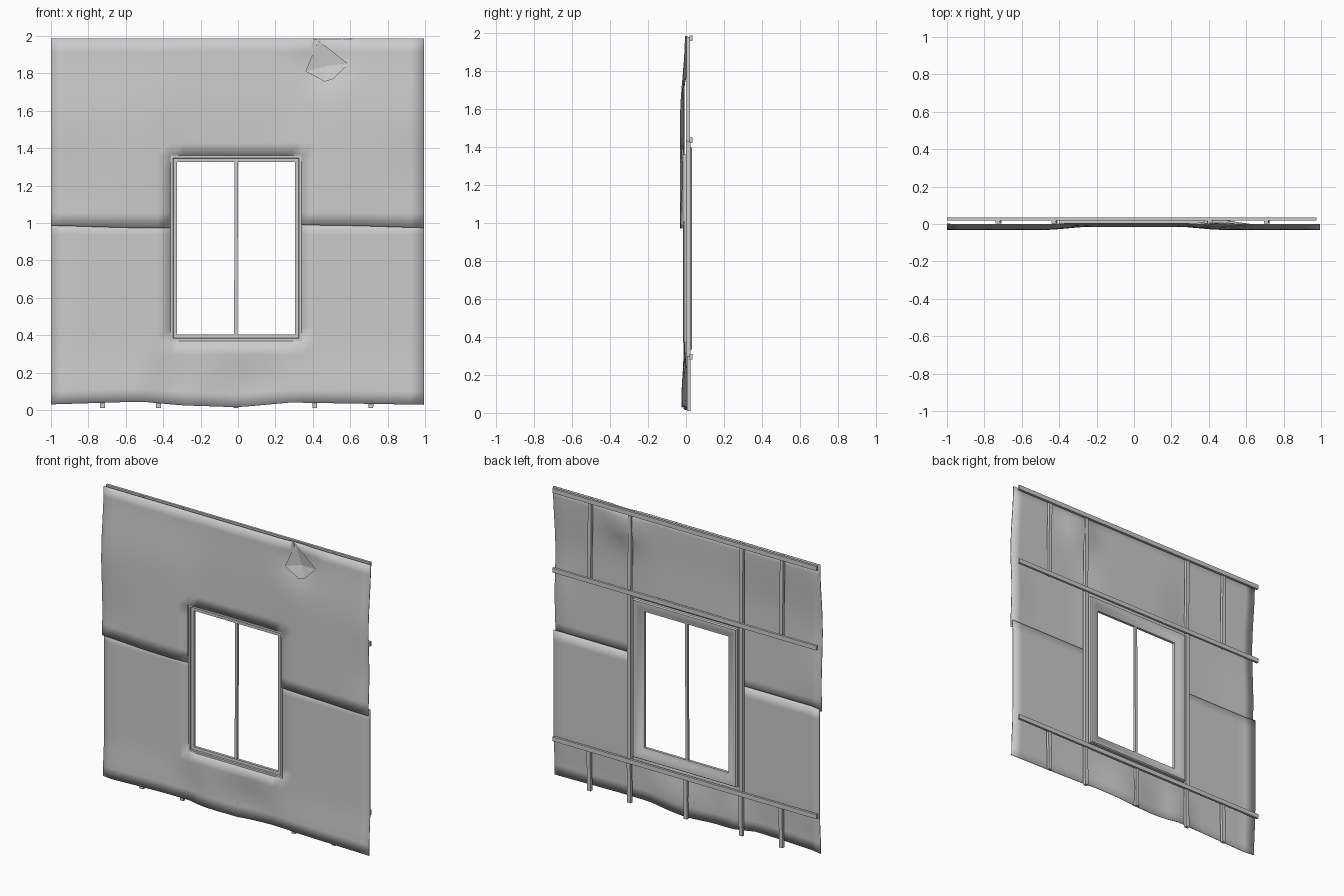
import bpy, bmesh, math
from mathutils import Vector

if "Cube" in bpy.data.objects:
    bpy.data.objects.remove(bpy.data.objects["Cube"])


def finish(name, bm, smooth=None):
    bmesh.ops.recalc_face_normals(bm, faces=bm.faces)
    me = bpy.data.meshes.new(name)
    bm.to_mesh(me)
    bm.free()
    ob = bpy.data.objects.new(name, me)
    bpy.context.collection.objects.link(ob)
    if smooth:
        bpy.ops.object.select_all(action='DESELECT')
        ob.select_set(True)
        bpy.context.view_layer.objects.active = ob
        bpy.ops.object.shade_smooth_by_angle(angle=math.radians(smooth))
    return ob


def bar(name, x0, x1, y0, y1, z0, z1, lean=0.0):
    """Box with an optional sideways lean at its top."""
    bm = bmesh.new()
    bmesh.ops.create_cube(bm, size=1)
    for v in bm.verts:
        t = v.co.z + 0.5
        v.co = (x0 + (x1 - x0) * (v.co.x + 0.5) + lean * t,
                y0 + (y1 - y0) * (v.co.y + 0.5),
                z0 + (z1 - z0) * t)
    return finish(name, bm)


def step(a, b, t):
    t = min(1, max(0, (t - a) / (b - a)))
    return t * t * (3 - 2 * t)


def bump(x, z, cx, cz, rx, rz):
    return max(0, 1 - math.hypot((x - cx) / rx, (z - cz) / rz))


def lerp(points, x):
    for (a, p), (b, q) in zip(points, points[1:]):
        if x <= b:
            return p + (q - p) * (x - a) / (b - a)
    return points[-1][1]


def spread(breaks, size):
    out = [breaks[0]]
    for a, b in zip(breaks, breaks[1:]):
        n = max(1, round((b - a) / size))
        out += [a + (b - a) * (i + 1) / n for i in range(n)]
    return out


L, R, B, T = -0.36, 0.34, 0.37, 1.36      # window outline


def sheet(name, zbreaks, depth, height):
    """Bent metal sheet with the window left open."""
    xs = spread([-1, L, R, 0.995], 0.07)
    zs = spread(zbreaks, 0.07)
    bm = bmesh.new()
    grid = [[bm.verts.new((x, depth(x, z), height(x, z))) for x in xs] for z in zs]
    for j in range(len(zs) - 1):
        for i in range(len(xs) - 1):
            cx, cz = (xs[i] + xs[i + 1]) / 2, (zs[j] + zs[j + 1]) / 2
            if L < cx < R and B < cz < T:
                continue
            bm.faces.new((grid[j][i], grid[j][i + 1], grid[j + 1][i + 1], grid[j + 1][i]))
    bmesh.ops.delete(bm, geom=[v for v in bm.verts if not v.link_faces], context='VERTS')
    ob = finish(name, bm, 40)
    mod = ob.modifiers.new("thickness", 'SOLIDIFY')
    mod.thickness = 0.005
    mod.offset = 0
    return ob


# Upper sheet: leans out towards its lower edge, dented at the top right
def upper_depth(x, z):
    out = step(1.99, 1.5, z) * step(0.2, 0.5, abs(x))
    y = -0.003 - 0.008 * step(1.99, 1.6, z) - 0.019 * out
    y += 0.014 * bump(x, z, -1, 1.15, 0.3, 0.35)
    y += 0.012 * bump(x, z, 0.97, 1.25, 0.15, 0.25)
    return y + 0.035 * bump(x, z, 0.46, 1.86, 0.17, 0.17)


def upper_height(x, z):
    return z + 0.008 * math.sin(4 * x) * step(1.1, 0.98, z)


sheet("upper_sheet", [0.98, T, 1.985], upper_depth, upper_height)


# Lower sheet: wavy bottom edge with dents
FOOT = [(-1, 0.03), (-0.52, 0.045), (-0.3, 0.025), (0, 0.015), (0.28, 0.04), (1, 0.028)]


def lower_depth(x, z):
    y = -0.010 - 0.012 * step(0.35, 0.02, z) * step(0.1, 0.6, abs(x))
    y += 0.012 * step(0.95, 1.0, -x)
    y += 0.026 * bump(x, z, -0.37, 0.08, 0.12, 0.26)
    return y + 0.026 * bump(x, z, 0.06, 0.12, 0.25, 0.22)


def lower_height(x, z):
    return z + lerp(FOOT, x) * (1 - step(0, 0.3, z))


sheet("lower_sheet", [0, B, 1.01], lower_depth, lower_height)

# Torn flap in the upper sheet
bm = bmesh.new()
pts = [(0.43, 0.0, 1.975), (0.36, -0.012, 1.81), (0.44, -0.016, 1.77),
       (0.46, -0.017, 1.755), (0.51, -0.015, 1.77), (0.59, -0.010, 1.85)]
vs = [bm.verts.new(p) for p in pts]
mid = bm.verts.new((0.47, 0.008, 1.84))
for a, b in zip(vs, vs[1:] + vs[:1]):
    bm.faces.new((a, b, mid))
finish("torn_flap", bm)

# Horizontal rails on the back
for name, z in (("bottom_rail", 0.28), ("middle_rail", 1.42), ("top_rail", 1.957)):
    bar(name, -1, 0.975, 0.018, 0.034, z, z + 0.03)

# Vertical studs on the back
for i, x in enumerate((-0.725, -0.425, 0.41, 0.71)):
    inner = abs(x) < 0.5
    bar(f"lower_stud_{i}", x - 0.013, x + 0.013, 0.004, 0.024, 0.01, 0.3, 0.004)
    bar(f"upper_stud_{i}", x - 0.012, x + 0.012, 0.002, 0.022, 1.43, 1.98, -0.004)
    if inner:
        bar(f"window_stud_{i}", x - 0.013, x + 0.013, 0.0, 0.024, 0.29, 1.44)
bar("centre_stud", -0.023, 0.003, 0.004, 0.024, 0.012, 0.3)

# Window frame: one profile (inset, depth) carried round the opening
profile = [(-0.04, 0.004), (-0.04, 0.024), (-0.034, 0.032), (-0.018, 0.031),
           (0.004, 0.022), (0.018, 0.014), (0.035, 0.010), (0.035, -0.008),
           (0.016, -0.009), (0.013, -0.017), (0, -0.017), (0, 0.0)]
bm = bmesh.new()
rings = []
for x, sx, z, sz in ((L, 1, B, 1), (R, -1, B, 1), (R, -1, T, -1), (L, 1, T, -1)):
    rings.append([bm.verts.new((x + sx * d, y, z + sz * d)) for d, y in profile])
n = len(profile)
for k in range(4):
    a, b = rings[k], rings[(k + 1) % 4]
    for i in range(n):
        j = (i + 1) % n
        bm.faces.new((a[i], b[i], b[j], a[j]))
finish("window_frame", bm, 35)

# Window centre bar
bar("window_centre_bar", -0.021, -0.003, -0.006, 0.010, 0.395, 1.335, 0.003)
